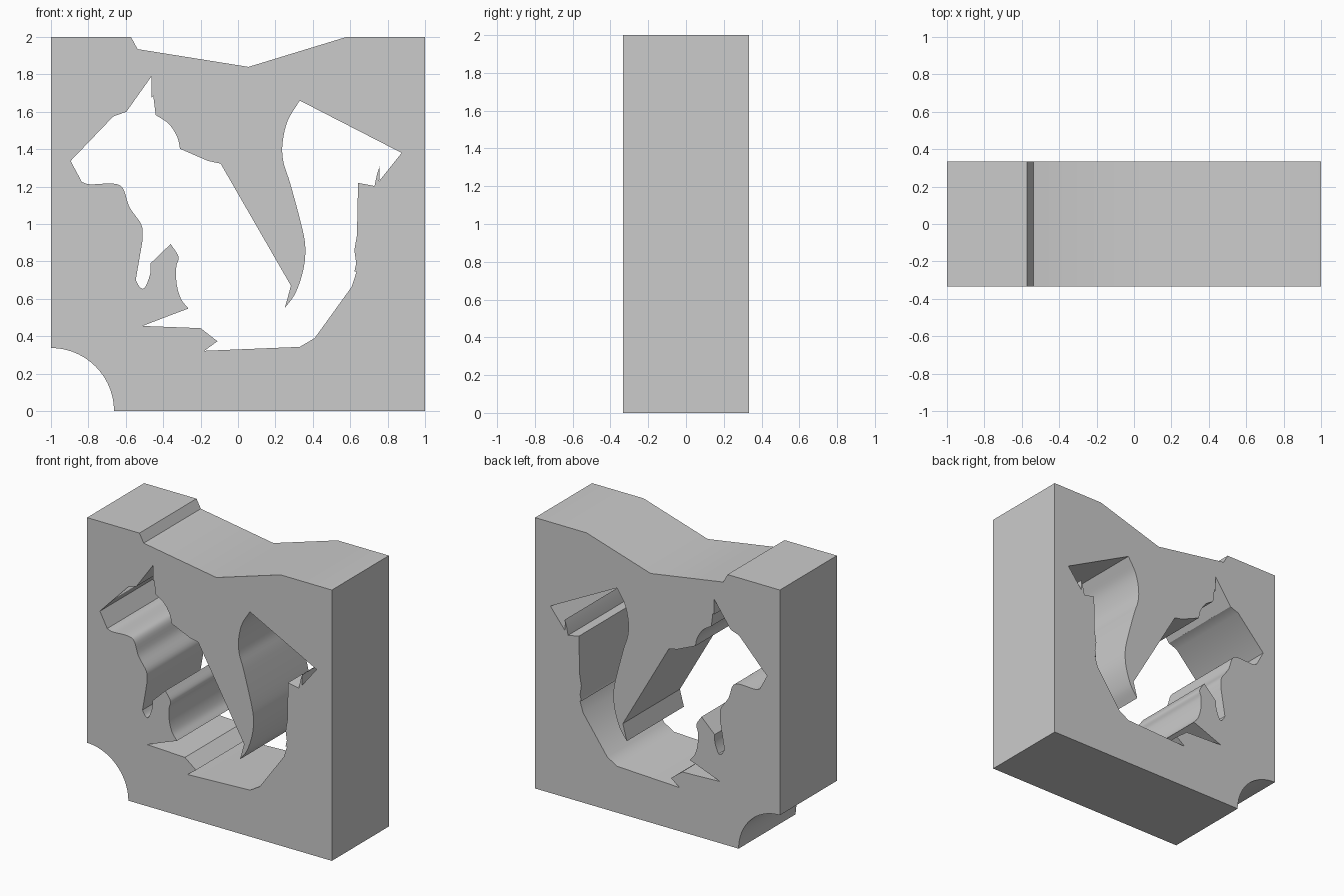
import bpy, bmesh, math
from mathutils import Vector

if "Cube" in bpy.data.objects:
    bpy.data.objects.remove(bpy.data.objects["Cube"])

HALF_DEPTH = 0.333


def smooth(points, steps=5):
    """Catmull-Rom curve through the given points."""
    p = [Vector(q) for q in points]
    p = [2 * p[0] - p[1]] + p + [2 * p[-1] - p[-2]]
    out = []
    for a, b, c, d in zip(p, p[1:], p[2:], p[3:]):
        for i in range(steps):
            t = i / steps
            out.append(0.5 * (2 * b + (c - a) * t + (2 * a - 5 * b + 4 * c - d) * t**2
                              + (3 * b - a - 3 * c + d) * t**3))
    return out + [p[-2]]


def add_outline(curve, points):
    s = curve.splines.new('POLY')
    s.points.add(len(points) - 1)
    for sp, q in zip(s.points, points):
        sp.co = (q[0], q[1], 0, 1)
    s.use_cyclic_u = True


# Outer block: square with a round bite at the lower left and a shallow dip on top
bite = [(-1 + 0.337 * math.cos(math.radians(a)), 0.337 * math.sin(math.radians(a)))
        for a in [i * 90 / 24 for i in range(25)]]
block = bite + [(-1, 2), (-0.572, 2), (-0.537, 1.935), (0.056, 1.84), (0.58, 2), (1, 2), (1, 0)]

# Animal shaped opening, clockwise from the ear tip
ear = [(-0.462, 1.79), (-0.462, 1.675), (-0.453, 1.685)]
neck = smooth([(-0.44, 1.583), (-0.37, 1.535), (-0.325, 1.465), (-0.31, 1.402)])
back = [(-0.16, 1.337), (-0.093, 1.323), (0.283, 0.67)]
tail_inner = smooth([(0.25, 0.55), (0.307, 0.63), (0.348, 0.75), (0.36, 0.86), (0.345, 0.97),
                     (0.28, 1.214), (0.243, 1.33), (0.238, 1.43), (0.265, 1.55), (0.33, 1.66)])
tail_tip = [(0.875, 1.38), (0.755, 1.23), (0.758, 1.31), (0.743, 1.265), (0.73, 1.203),
            (0.642, 1.22), (0.636, 0.94), (0.622, 0.86), (0.632, 0.79), (0.622, 0.745),
            (0.634, 0.745), (0.607, 0.663)]
base = [(0.41, 0.39), (0.33, 0.343), (-0.18, 0.322), (-0.11, 0.373), (-0.2, 0.443),
        (-0.51, 0.455), (-0.34, 0.52)]
belly = smooth([(-0.265, 0.548), (-0.305, 0.6), (-0.328, 0.68), (-0.33, 0.77), (-0.318, 0.825),
                (-0.36, 0.893)])
paw = smooth([(-0.467, 0.79), (-0.47, 0.73), (-0.5, 0.657), (-0.527, 0.665), (-0.547, 0.7)], 3)
chest = smooth([(-0.51, 0.914), (-0.516, 0.995), (-0.58, 1.09), (-0.615, 1.19), (-0.67, 1.216),
                (-0.79, 1.212), (-0.835, 1.225)])
head = [(-0.895, 1.337), (-0.667, 1.575), (-0.597, 1.6)]
opening = ear + neck + back + tail_inner + tail_tip + base + belly + paw + chest + head

curve = bpy.data.curves.new('plate_profile', 'CURVE')
curve.dimensions = '2D'
curve.fill_mode = 'BOTH'
curve.extrude = HALF_DEPTH
add_outline(curve, block)
add_outline(curve, opening)
plate = bpy.data.objects.new('cutout_block', curve)
plate.rotation_euler.x = math.pi / 2
bpy.context.collection.objects.link(plate)
bpy.context.view_layer.objects.active = plate
plate.select_set(True)
bpy.ops.object.convert(target='MESH')
bpy.ops.object.transform_apply(location=False, rotation=True, scale=False)

# Weld the caps to the walls
plate = bpy.context.object
bm = bmesh.new()
bm.from_mesh(plate.data)
bmesh.ops.remove_doubles(bm, verts=bm.verts, dist=0.0005)
bmesh.ops.recalc_face_normals(bm, faces=bm.faces)
bm.to_mesh(plate.data)
bm.free()
bpy.ops.object.shade_smooth_by_angle(angle=math.radians(30))
